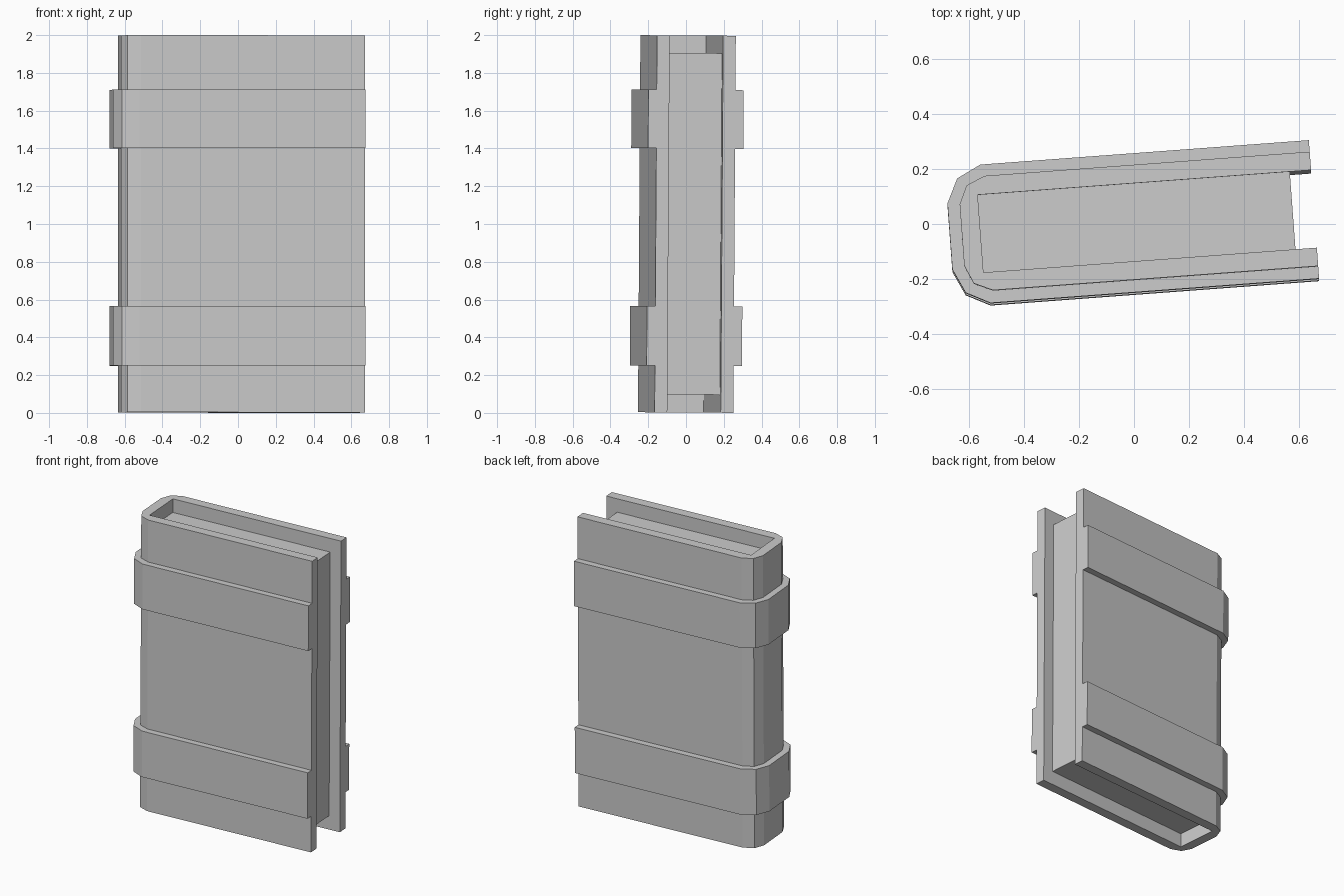
import bpy, bmesh, math
from mathutils import Matrix

if "Cube" in bpy.data.objects:
    bpy.data.objects.remove(bpy.data.objects["Cube"])

# Whole book is turned a little and leans back very slightly
POSE = (Matrix.Translation((0, 0, 1)) @ Matrix.Rotation(-0.0065, 4, 'X')
        @ Matrix.Rotation(math.radians(4.25), 4, 'Z') @ Matrix.Translation((0, 0, -1)))


def mirrored(half):
    """Complete a half profile by mirroring it across y = 0."""
    return half + [(x, -y) for x, y in reversed(half)]


def prism(name, profile, z0, z1):
    """Extrude a flat profile from z0 to z1."""
    bm = bmesh.new()
    base = bm.faces.new([bm.verts.new((x, y, z0)) for x, y in profile])
    new = bmesh.ops.extrude_face_region(bm, geom=[base], use_keep_orig=True)["geom"]
    verts = [v for v in new if isinstance(v, bmesh.types.BMVert)]
    bmesh.ops.translate(bm, verts=verts, vec=(0, 0, z1 - z0))
    bmesh.ops.recalc_face_normals(bm, faces=bm.faces)
    bm.transform(POSE)
    mesh = bpy.data.meshes.new(name)
    bm.to_mesh(mesh)
    bm.free()
    obj = bpy.data.objects.new(name, mesh)
    bpy.context.collection.objects.link(obj)
    return obj


# Half outlines running from the open edge round to the spine
cover_half = [(0.658, 0.209), (-0.531, 0.209), (-0.599, 0.179), (-0.629, 0.112)]
band_half = [(0.658, 0.253), (-0.543, 0.253), (-0.631, 0.209), (-0.673, 0.121)]
inner_half = [(0.658, 0.142), (-0.561, 0.142)]

cover_outer = mirrored(cover_half)
inner = mirrored(inner_half)

# Cover: U-shaped shell with a chamfered spine
prism("cover", cover_outer + inner[::-1], 0.002, 1.998)

# Raised bands wrapped round the cover
for name, z0, z1 in (("lower_band", 0.25, 0.565), ("upper_band", 1.40, 1.71)):
    prism(name, mirrored(band_half) + cover_outer[::-1], z0, z1)

# Page block, recessed on its three open sides
prism("pages", mirrored([(0.58, 0.142), (-0.561, 0.142)]), 0.097, 1.905)
